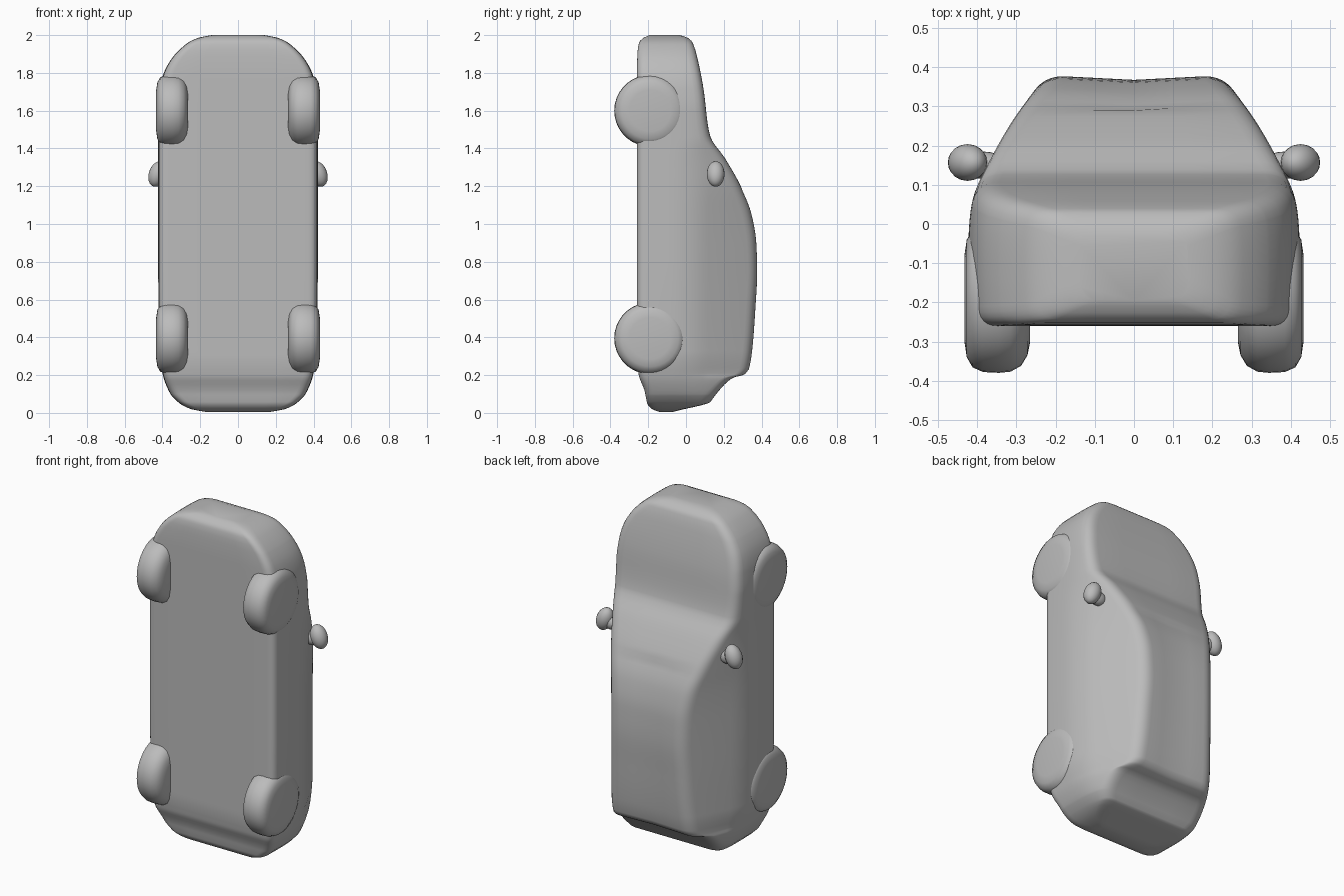
import bpy, bmesh, math
from mathutils import Vector, Matrix

if "Cube" in bpy.data.objects:
    bpy.data.objects.remove(bpy.data.objects["Cube"])

grey = bpy.data.materials.new("grey")
grey.diffuse_color = (0.5, 0.5, 0.5, 1)
grey.use_nodes = True
grey.node_tree.nodes["Principled BSDF"].inputs["Base Color"].default_value = grey.diffuse_color


def curve(table, z):
    """Monotone smooth interpolation through (z, value) pairs."""
    n = len(table)
    d = [(table[i + 1][1] - table[i][1]) / (table[i + 1][0] - table[i][0]) for i in range(n - 1)]
    m = [d[0]] + [0 if a * b <= 0 else 2 * a * b / (a + b) for a, b in zip(d, d[1:])] + [d[-1]]
    z = min(max(z, table[0][0]), table[-1][0])
    i = max(k for k in range(n - 1) if table[k][0] <= z)
    (z0, v0), (z1, v1) = table[i], table[i + 1]
    h = z1 - z0
    s = (z - z0) / h
    return ((2*s**3 - 3*s*s + 1) * v0 + (s**3 - 2*s*s + s) * h * m[i]
            + (3*s*s - 2*s**3) * v1 + (s**3 - s*s) * h * m[i + 1])


def finish(bm, name, angle=60):
    bmesh.ops.recalc_face_normals(bm, faces=bm.faces)
    me = bpy.data.meshes.new(name)
    bm.to_mesh(me)
    bm.free()
    me.materials.append(grey)
    ob = bpy.data.objects.new(name, me)
    bpy.context.collection.objects.link(ob)
    bpy.ops.object.select_all(action='DESELECT')
    bpy.context.view_layer.objects.active = ob
    ob.select_set(True)
    bpy.ops.object.shade_smooth_by_angle(angle=math.radians(angle))
    return ob


# Body outlines along the length: half width, underside and upper side
WIDTH = [(0.005, .17), (.02, .25), (.05, .31), (.1, .36), (.2, .40), (.32, .42), (.8, .425), (1.6, .425),
         (1.72, .415), (1.8, .395), (1.88, .35), (1.95, .28), (1.985, .215), (2, .14)]
UNDER = [(0.005, -.14), (.02, -.18), (.05, -.205), (.12, -.22), (.2, -.25), (.3, -.26),
         (1.8, -.26), (1.93, -.255), (1.975, -.24), (2, -.195)]
UPPER = [(0.005, -.07), (.02, -.01), (.04, .08), (.055, .125), (.1, .16), (.17, .225), (.19, .26), (.2, .305),
         (.23, .335), (.35, .355), (.55, .37), (.75, .38), (.9, .375), (1.05, .35), (1.2, .29),
         (1.35, .205), (1.46, .13), (1.53, .115), (1.7, .095), (1.88, .06), (1.96, .035), (1.985, .01), (2, -.03)]
TAPER = [(-.3, .425), (0, .425), (.1, .405), (.2, .355), (.3, .295), (.38, .235)]


def section(z):
    """Right half outline from underside centre to roof centre."""
    w, b, t = curve(WIDTH, z), curve(UNDER, z), curve(UPPER, z)
    h = t - b
    top = min(w * .95, curve(TAPER, t) * w / .425)
    belt = min(.02, t - .3 * h)
    sag = .012 if t > .3 else 0
    corners = [Vector(c) for c in ((0, b), (w * .985, b), (w, belt), (top, t), (0, t - sag))]
    pts = [corners[0], corners[0].lerp(corners[1], .5)]
    for i, r in ((1, .05), (2, .11), (3, .06)):
        p, c, q = corners[i - 1:i + 2]
        a = c + (p - c).normalized() * min(r, (p - c).length * .48)
        e = c + (q - c).normalized() * min(r, (q - c).length * .48)
        for k in range(7):
            s = k / 6
            pts.append(a * (1 - s)**2 + c * 2 * s * (1 - s) + e * s * s)
    return pts + [corners[3].lerp(corners[4], .6), corners[4]]


# Body lofted lengthwise, with denser rings at both ends
bm = bmesh.new()
rings = []
levels = sorted({round(z, 4) for z in [i * .03 for i in range(2, 65)]
                 + [v[0] for t in (WIDTH, UPPER) for v in t] + [.012, .03, 1.97, 1.993]})
for z in levels:
    half = section(z)
    loop = half + [Vector((-p.x, p.y)) for p in half[-2:0:-1]]
    rings.append([bm.verts.new((p.x, p.y, z)) for p in loop])
for lo, hi in zip(rings, rings[1:]):
    for i in range(len(lo)):
        j = (i + 1) % len(lo)
        bm.faces.new((lo[i], lo[j], hi[j], hi[i]))
bm.faces.new(rings[0])
bm.faces.new(rings[-1])
finish(bm, "car_body")


# Rounded wheels, revolved about the x axis
def wheel(name, side, z):
    bm = bmesh.new()
    profile = [(.265, 0), (.265, .11), (.272, .145), (.288, .172), (.315, .187), (.345, .19), (.385, .188),
               (.412, .176), (.427, .15), (.433, .11), (.43, 0)]
    verts = [bm.verts.new((side * x, r, 0)) for x, r in profile]
    edges = [bm.edges.new(e) for e in zip(verts, verts[1:])]
    bmesh.ops.spin(bm, geom=verts + edges, cent=(0, 0, 0), axis=(1, 0, 0), angle=2 * math.pi, steps=36)
    bmesh.ops.remove_doubles(bm, verts=bm.verts, dist=1e-4)
    bmesh.ops.translate(bm, verts=bm.verts, vec=(0, -.19, z))
    finish(bm, name)


# Ellipsoid pieces for the mirrors
def ellipsoid(name, centre, radii, tilt=0):
    bm = bmesh.new()
    bmesh.ops.create_uvsphere(bm, u_segments=20, v_segments=12, radius=1)
    m = Matrix.Translation(centre) @ Matrix.Rotation(tilt, 4, 'Y') @ Matrix.Diagonal((*radii, 1))
    bmesh.ops.transform(bm, matrix=m, verts=bm.verts)
    finish(bm, name)


for side, label in ((-1, "left"), (1, "right")):
    wheel("rear_wheel_" + label, side, .395)
    wheel("front_wheel_" + label, side, 1.6)
    ellipsoid("mirror_" + label, (side * .425, .157, 1.265), (.047, .047, .07), -side * .35)
    ellipsoid("mirror_stem_" + label, (side * .385, .15, 1.25), (.06, .035, .04))
